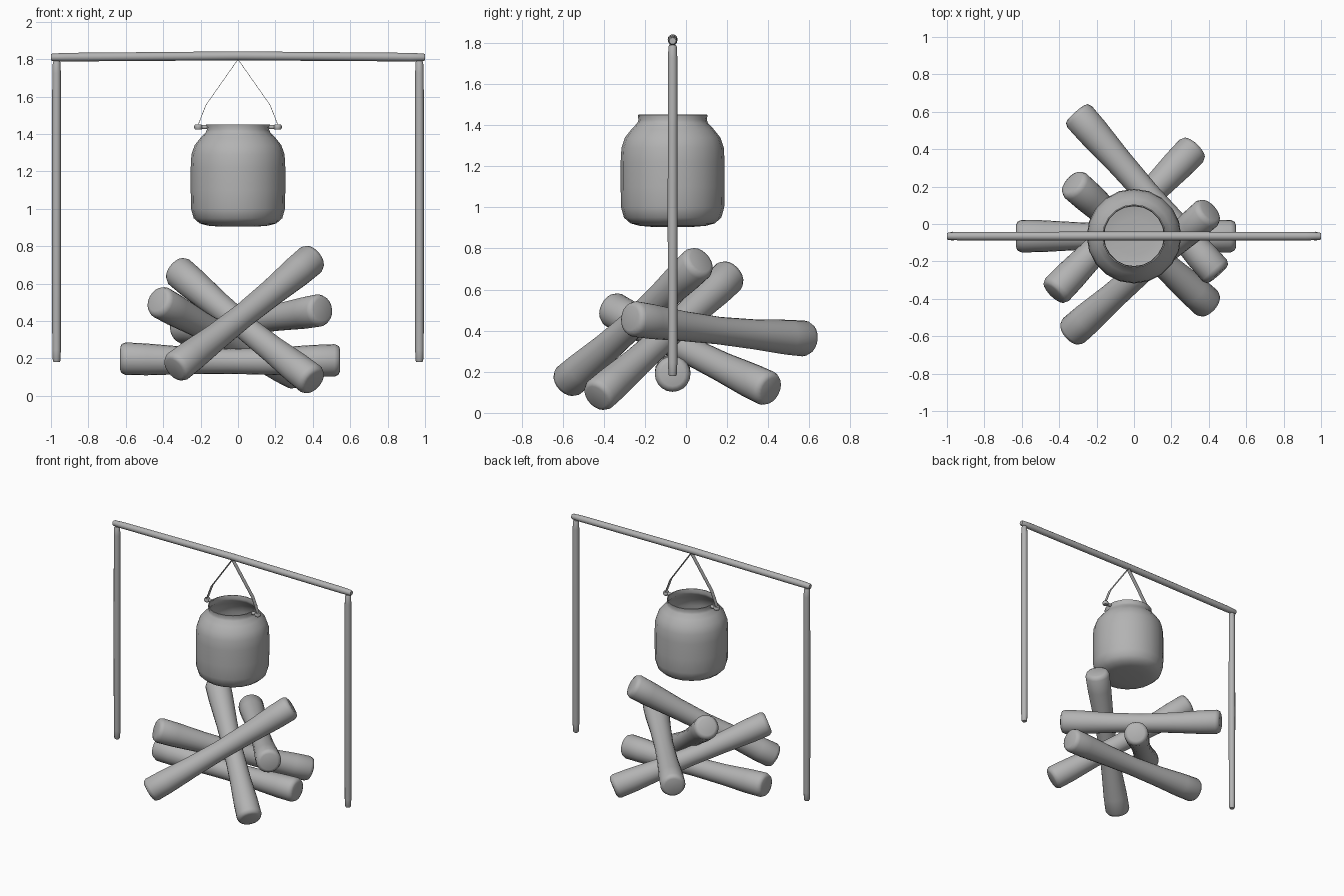
import bpy
import bmesh
import math
from mathutils import Vector

cube = bpy.data.objects.get("Cube")
if cube:
    bpy.data.objects.remove(cube, do_unlink=True)

grey = bpy.data.materials.new("plain grey")
grey.use_nodes = True
colour = (0.45, 0.45, 0.45, 1)
grey.diffuse_color = colour
grey.node_tree.nodes["Principled BSDF"].inputs["Base Color"].default_value = colour

Y = -0.065  # depth of the frame and pot


def finish(name, bm, angle=50):
    bmesh.ops.recalc_face_normals(bm, faces=bm.faces)
    mesh = bpy.data.meshes.new(name)
    bm.to_mesh(mesh)
    bm.free()
    mesh.materials.append(grey)
    obj = bpy.data.objects.new(name, mesh)
    bpy.context.collection.objects.link(obj)
    bpy.ops.object.select_all(action='DESELECT')
    obj.select_set(True)
    bpy.context.view_layer.objects.active = obj
    bpy.ops.object.shade_smooth_by_angle(angle=math.radians(angle))
    return obj


def turned(name, start, end, profile, sides, sag=0.0):
    """Round part from start to end; profile holds (fraction along, radius)."""
    start, end = Vector(start), Vector(end)
    axis = end - start
    turn = axis.to_track_quat('Z', 'Y')
    bm = bmesh.new()
    rings = []
    for t, r in profile:
        centre = start + axis * t - Vector((0, 0, sag * math.sin(math.pi * t)))
        rings.append([bm.verts.new(centre + turn @ Vector((
            r * math.cos(math.tau * i / sides),
            r * math.sin(math.tau * i / sides), 0))) for i in range(sides)])
    for a, b in zip(rings, rings[1:]):
        for i in range(sides):
            j = (i + 1) % sides
            bm.faces.new((a[i], a[j], b[j], b[i]))
    bm.faces.new(rings[0])
    bm.faces.new(rings[-1])
    return finish(name, bm)


# Firewood: waisted logs with softened ends
log_profile = [(0, 0.06), (0.006, 0.077), (0.025, 0.087), (0.12, 0.085),
               (0.3, 0.073), (0.5, 0.067), (0.7, 0.073), (0.88, 0.085),
               (0.975, 0.087), (0.994, 0.077), (1, 0.06)]
logs = {
    "base_log": ((-0.63, Y, 0.2), (0.545, Y, 0.19)),
    "front_log": ((-0.34, -0.585, 0.145), (0.405, 0.07, 0.74)),
    "crossing_log": ((-0.33, 0.22, 0.675), (0.405, -0.435, 0.077)),
    "left_log": ((-0.43, -0.37, 0.51), (0.325, 0.41, 0.112)),
    "back_log": ((-0.31, 0.595, 0.36), (0.45, -0.27, 0.46)),
}
for name, (start, end) in logs.items():
    turned(name, start, end, log_profile, 20, sag=0.01)

# Frame: two posts and a slightly arched crossbar
rod = [(0, 0.016), (0.004, 0.02), (0.04, 0.023), (0.5, 0.024),
       (0.96, 0.023), (0.996, 0.02), (1, 0.016)]
for side, name in ((-1, "right_post"), (1, "left_post")):
    turned(name, (side * 0.97, Y, 0.18), (side * 0.97, Y, 1.79), rod, 12)
turned("crossbar", (-1, Y, 1.81), (1, Y, 1.81), rod, 12, sag=-0.008)

# Pot: open shell with rounded shoulder and short neck
pot_profile = [(0.1, 0.905), (0.16, 0.91), (0.205, 0.922), (0.237, 0.95),
               (0.251, 1.0), (0.253, 1.1), (0.253, 1.22), (0.249, 1.29),
               (0.232, 1.34), (0.2, 1.38), (0.172, 1.41), (0.166, 1.425),
               (0.17, 1.45)]
bottom, height = 0.905, 0.545
pot = turned("pot", (0, Y, bottom), (0, Y, bottom + height),
             [((z - bottom) / height, r) for r, z in pot_profile], 20)
bm = bmesh.new()
bm.from_mesh(pot.data)
lid = max(bm.faces, key=lambda f: f.calc_center_median().z)
bmesh.ops.delete(bm, geom=[lid], context='FACES_ONLY')
bm.to_mesh(pot.data)
bm.free()
shell = pot.modifiers.new("wall", 'SOLIDIFY')
shell.thickness = 0.006
shell.offset = -1

# Lugs and flat handle straps on both sides of the pot
for side, word in ((-1, "right"), (1, "left")):
    turned(word + "_lug_arm", (side * 0.16, Y, 1.437), (side * 0.22, Y, 1.437),
           [(0, 0.012), (1, 0.012)], 10)
    turned(word + "_lug", (side * 0.212, Y, 1.424), (side * 0.212, Y, 1.45),
           [(0, 0.018), (0.3, 0.022), (0.7, 0.022), (1, 0.018)], 12)
    bm = bmesh.new()
    rows = []
    for x, z in ((0, 1.797), (0.17, 1.555), (0.213, 1.445)):
        rows.append([bm.verts.new((side * (x + dx), Y + dy, z))
                     for dx, dy in ((0, -0.015), (0, 0.015),
                                    (0.003, 0.015), (0.003, -0.015))])
    for a, b in zip(rows, rows[1:]):
        for i in range(4):
            j = (i + 1) % 4
            bm.faces.new((a[i], a[j], b[j], b[i]))
    bm.faces.new(rows[0])
    bm.faces.new(rows[-1])
    finish(word + "_handle_strap", bm, 30)
